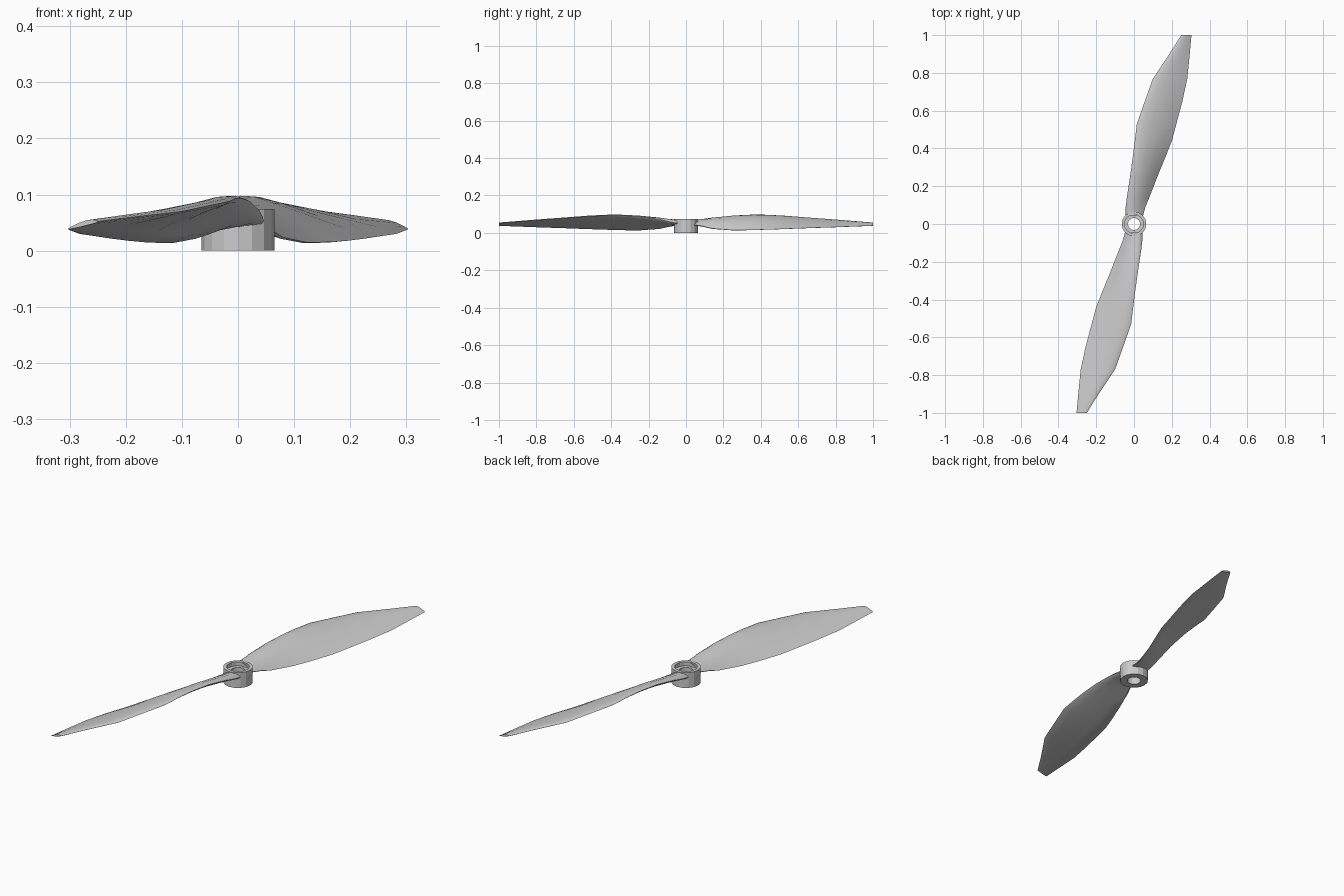
import bpy, bmesh, math

if "Cube" in bpy.data.objects:
    bpy.data.objects.remove(bpy.data.objects["Cube"])

# Blade stations: y, high edge (x, z), low edge (x, z), thickness
STATIONS = [
    (0.046, -0.046, 0.052, 0.048, 0.042, 0.028),
    (0.09, -0.044, 0.060, 0.060, 0.034, 0.030),
    (0.14, -0.038, 0.072, 0.080, 0.022, 0.030),
    (0.25, -0.021, 0.088, 0.123, 0.013, 0.028),
    (0.36, -0.006, 0.094, 0.168, 0.014, 0.026),
    (0.44, 0.004, 0.093, 0.200, 0.017, 0.024),
    (0.53, 0.015, 0.088, 0.224, 0.020, 0.022),
    (0.65, 0.057, 0.079, 0.256, 0.025, 0.019),
    (0.77, 0.100, 0.070, 0.282, 0.029, 0.016),
    (0.90, 0.187, 0.060, 0.295, 0.034, 0.012),
    (1.00, 0.250, 0.052, 0.304, 0.038, 0.009),
]
# Airfoil: position along the chord, offset as a share of thickness
AIRFOIL = [(0, 0), (0.04, 0.3), (0.15, 0.62), (0.35, 0.8), (0.6, 0.68),
           (0.82, 0.38), (1, 0.06), (0.97, -0.08), (0.75, -0.15),
           (0.45, -0.2), (0.2, -0.2), (0.05, -0.15)]


def finish(bm, name):
    bmesh.ops.recalc_face_normals(bm, faces=bm.faces)
    mesh = bpy.data.meshes.new(name)
    bm.to_mesh(mesh)
    bm.free()
    obj = bpy.data.objects.new(name, mesh)
    bpy.context.collection.objects.link(obj)
    return obj


def make_blade(name, turn):
    bm = bmesh.new()
    rings = []
    for y, x0, z0, x1, z1, t in STATIONS:
        dx, dz = x1 - x0, z1 - z0
        size = math.hypot(dx, dz)
        nx, nz = -dz / size * t, dx / size * t
        rings.append([bm.verts.new((turn * (x0 + dx * u + nx * v), turn * y,
                                    z0 + dz * u + nz * v)) for u, v in AIRFOIL])
    n = len(AIRFOIL)
    for a, b in zip(rings, rings[1:]):
        for i in range(n):
            j = (i + 1) % n
            bm.faces.new((a[i], a[j], b[j], b[i]))
    bm.faces.new(rings[0])
    bm.faces.new(rings[-1])
    obj = finish(bm, name)
    bpy.ops.object.select_all(action='DESELECT')
    obj.select_set(True)
    bpy.context.view_layer.objects.active = obj
    bpy.ops.object.shade_smooth_by_angle(angle=math.radians(35))


# Hub: turned ring with a recessed top and a through bore
profile = [(0.032, 0), (0.065, 0), (0.065, 0.074), (0.05, 0.074),
           (0.05, 0.055), (0.032, 0.055)]
SIDES = 16
bm = bmesh.new()
rings = [[bm.verts.new((r * math.cos(2 * math.pi * k / SIDES),
                        r * math.sin(2 * math.pi * k / SIDES), z))
          for r, z in profile] for k in range(SIDES)]
for k in range(SIDES):
    a, b = rings[k], rings[(k + 1) % SIDES]
    for i in range(len(profile)):
        j = (i + 1) % len(profile)
        bm.faces.new((a[i], a[j], b[j], b[i]))
finish(bm, "hub")

# Two blades, half a turn apart
make_blade("blade_back", 1)
make_blade("blade_front", -1)
